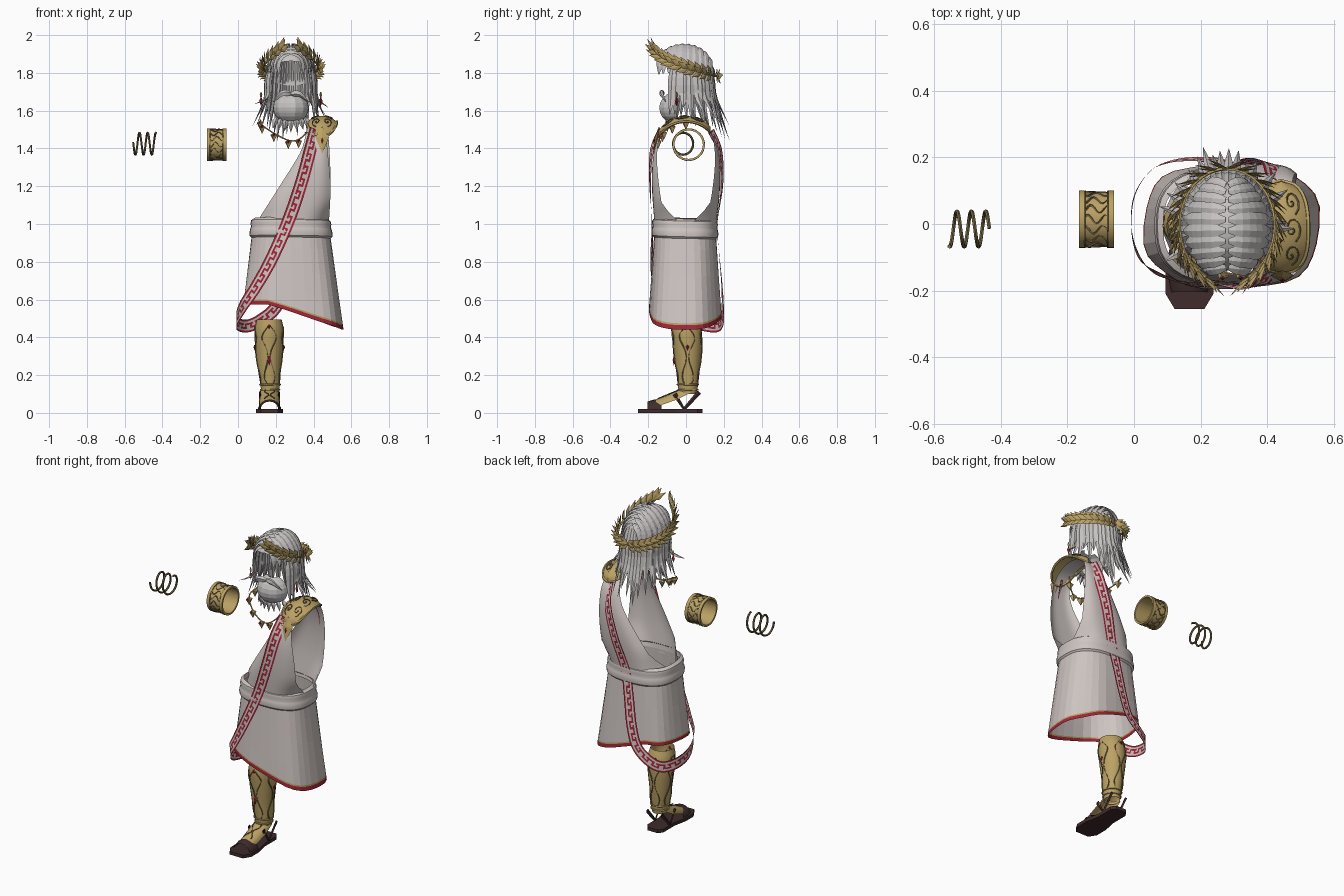
import bpy, bmesh, random
from math import sin, cos, pi, tau, copysign
from mathutils import Vector

random.seed(4)
if "Cube" in bpy.data.objects:
    bpy.data.objects.remove(bpy.data.objects["Cube"])


def material(name, *rgb):
    m = bpy.data.materials.new(name)
    m.use_nodes = True
    m.diffuse_color = (*rgb, 1)
    m.node_tree.nodes["Principled BSDF"].inputs["Base Color"].default_value = (*rgb, 1)
    return m


CLOTH = material("pale cloth", .62, .56, .54)
HAIR = material("grey hair", .57, .54, .54)
GOLD = material("gold", .50, .36, .13)
DARK = material("dark gold", .19, .14, .06)
RED = material("deep red", .36, .02, .04)
LEATHER = material("dark leather", .05, .025, .025)


def build(name, patches, mats, pick=None, wrap=True, cap=False, smooth=True):
    """One object from patches, each a list of equally long rows of points."""
    verts, faces, index = [], [], []
    for rows in patches:
        base, n = len(verts), len(rows[0])
        verts += [tuple(p) for row in rows for p in row]
        for i in range(len(rows) - 1):
            for j in range(n if wrap else n - 1):
                k, a = (j + 1) % n, base + i * n
                faces.append((a + j, a + k, a + n + k, a + n + j))
                index.append(pick(i, j) if pick else 0)
        if cap:
            last = base + (len(rows) - 1) * n
            faces += [tuple(range(base, base + n)), tuple(range(last, last + n))]
            index += [0, 0]
    mesh = bpy.data.meshes.new(name)
    mesh.from_pydata(verts, [], faces)
    for m in mats:
        mesh.materials.append(m)
    for poly, m in zip(mesh.polygons, index):
        poly.material_index = m
    bm = bmesh.new()
    bm.from_mesh(mesh)
    bmesh.ops.recalc_face_normals(bm, faces=bm.faces)
    bm.to_mesh(mesh)
    bm.free()
    ob = bpy.data.objects.new(name, mesh)
    bpy.context.collection.objects.link(ob)
    if smooth:
        bpy.ops.object.select_all(action='DESELECT')
        ob.select_set(True)
        bpy.context.view_layer.objects.active = ob
        bpy.ops.object.shade_smooth_by_angle(angle=.6)


def spline(points, n):
    p = [Vector(q) for q in points]
    ext = [p[0] * 2 - p[1]] + p + [p[-1] * 2 - p[-2]]
    out = []
    for k in range(n + 1):
        u = k / n * (len(p) - 1)
        i = min(int(u), len(p) - 2)
        f = u - i
        a, b, c, d = ext[i:i + 4]
        out.append((b * 2 + (c - a) * f + (a * 2 - b * 5 + c * 4 - d) * f ** 2
                    + (b * 3 - a - c * 3 + d) * f ** 3) * .5)
    return out


def tube(path, radius, sides=5, flat=1, out=(.31, .5, .8)):
    """Rings along a path; radius is a number or one per point; flat thins it along out."""
    path = [Vector(p) for p in path]
    rows = []
    for i, p in enumerate(path):
        t = (path[min(i + 1, len(path) - 1)] - path[max(i - 1, 0)]).normalized()
        side = t.cross(Vector(out)).normalized()
        up = side.cross(t)
        r = radius[i] if isinstance(radius, list) else radius
        rows.append([p + side * (r * cos(tau * k / sides)) + up * (r * flat * sin(tau * k / sides))
                     for k in range(sides)])
    return rows


def leaf(p, direction, length, width, out, flat=.25):
    p, d = Vector(p), Vector(direction).normalized() * length
    return tube([p, p + d * .4, p + d], [.002, width, .0006], 4, flat, out)


# Skirt: boxy oval rings that widen towards a slanted hem
POWER = 2.6


def ring(z):
    f = (1 - z) * 2
    return .28 + .005 * f, -.005, .2 + .065 * f, .16 + .033 * f


def oval(a, z, grow=0):
    cx, cy, rx, ry = ring(z)
    c, s = cos(a), sin(a)
    return Vector((cx + (rx + grow) * copysign(abs(c) ** (2 / POWER), c),
                   cy + (ry + grow) * copysign(abs(s) ** (2 / POWER), s), z))


def hem(a):
    return .575 - .135 * max(0, (oval(a, .5).x - .15) / .4) ** 1.1


AROUND = [tau * k / 32 for k in range(32)]
LEVELS = [0, .25, .5, .75, .94, .957, 1]
build("skirt", [[[oval(a, 1 + (hem(a) - 1) * v, .005 * v * sin(6 * a)) for a in AROUND] for v in LEVELS]],
      [CLOTH, GOLD, RED], lambda i, j: max(0, i - 3), smooth=False)

# Belt: two wrapped folds with a slight tilt
BELT = [(.925, 0), (.935, .01), (.955, .014), (.972, .012), (.985, .009), (1, .014), (1.018, .012), (1.03, -.004)]
build("belt", [[[oval(a, z, g) + Vector((0, 0, .006 * cos(a + 2))) for a in AROUND] for z, g in BELT]], [CLOTH])

# Upper wrap: one panel over the shoulder; columns are y, z, right edge, left edge
ARCH = [(-.165, .98, .08, .48), (-.18, 1.2, .22, .49), (-.17, 1.38, .33, .475), (-.12, 1.5, .365, .465),
        (0, 1.54, .38, .47), (.12, 1.5, .365, .475), (.17, 1.38, .33, .485), (.18, 1.2, .22, .49),
        (.16, .98, .08, .48)]
panel = []
for y, z, xr, xl in spline(ARCH, 40):
    bend = min(1, .6 * max(0, 1.55 - z) + 5 * max(0, 1.1 - z))
    panel.append([(xr + (xl - xr) * k / 12, y * (1 - bend * abs(k / 6 - 1) ** 4), z) for k in range(13)])
build("shoulder_wrap", [panel], [CLOTH], wrap=False)

# Patterned band: down the front, looped under the hem and up the back
BAND = [(.41, -.13, 1.5), (.38, -.182, 1.38), (.33, -.19, 1.2), (.26, -.18, 1), (.17, -.18, .8),
        (.09, -.155, .66), (.03, -.12, .57), (-.005, -.03, .5), (0, .08, .47), (.05, .16, .46), (.12, .19, .49),
        (.2, .195, .56), (.24, .19, .68), (.27, .175, .85), (.3, .165, 1), (.36, .19, 1.2), (.41, .18, 1.38),
        (.425, .13, 1.5)]
KEY = ["1011101", "1010101", "1010001", "1011101", "1000101", "1000101"]
fine, path, travelled = spline(BAND, 900), [], 0
for p, q in zip(fine, fine[1:]):
    if travelled >= len(path) * .0115:
        path.append(p)
    travelled += (q - p).length
band = []
for i, p in enumerate(path):
    t = path[min(i + 1, len(path) - 1)] - path[max(i - 1, 0)]
    w = t.cross(Vector(((p.x - .28) * .5, p.y, 0))).normalized()
    row = []
    for k in range(8):
        v = p + w * ((k / 7 - .5) * .068)
        cx, cy, rx, ry = ring(v.z)
        u = abs(v.x - cx) / rx
        if v.z < 1.04 and u < .95:
            v.y = cy + copysign(max(abs(v.y - cy), ry * (1 - u ** POWER) ** (1 / POWER) + .008), v.y)
        row.append(v)
    band.append(row)
build("patterned_band", [band], [CLOTH, RED], lambda i, j: int(KEY[i % 6][j]), wrap=False)


# Shoulder guard: curved oval shield with a rim, scrolls and a drop at the front
def guard(b, t, lift=0):
    w, a = .08 * max(0, 1 - abs(b) ** 2.4) ** .5, b - .1
    return Vector((.444 + w * t, (.165 + lift) * sin(a), 1.42 + (.152 + lift) * cos(a) - .03 * t * t))


steps = [k / 10 for k in range(-10, 11)]
build("shoulder_guard", [[[guard(b, t) for t in steps[::2]] for b in steps]], [GOLD], wrap=False)
build("guard_rim", [tube([guard(b, s) for b in steps], .007) for s in (-1, 1)], [GOLD])
build("guard_scrolls", [tube([guard(m + .25 * cos(a) * a / 9, s * (.4 + .35 * sin(a) * a / 9), .003)
                              for a in [k * .6 for k in range(16)]], .003, 4)
                        for m in (-.5, 0, .5) for s in (-1, 1)], [DARK])
build("guard_drop", [leaf((.446, -.14, 1.515), (0, -.25, -1), .145, .036, (0, -1, 0), .25)], [GOLD], smooth=False)
build("guard_gem", [leaf((.446, -.168, 1.455), (0, -.1, -1), .03, .008, (0, -1, 0), .8)], [RED], smooth=False)

# Hair cap, open over the face, with flat strands combed from a centre parting
cap_rows = []
for i in range(9):
    row = []
    for k in range(36):
        a = tau * k / 36
        phi = max(.002, i / 8 * (1.4 + .38 * sin(a)))
        r = sin(phi) * (1 + .02 * (k % 3))
        row.append((.28 + .126 * r * cos(a), -.01 + .148 * r * sin(a), 1.77 + .176 * cos(phi)))
    cap_rows.append(row)
build("hair_cap", [cap_rows], [HAIR])
strands = []
for s in (-1, 1):
    for k in range(10):
        b = -1.05 + 2.2 * k / 9
        pts = [(.28 + s * .134 * sin(g) * cos(b * (.6 + .3 * g)), -.01 + .155 * sin(b * (.85 + .1 * g)),
                1.77 + .184 * cos(g) * cos(b) ** .5 - .03 * max(0, b) * g) if cos(b) > 0 else (.28, .1, 1.8)
               for g in (.03, .35, .7, 1.05, 1.4)]
        strands.append(tube(spline(pts, 8), [.008, .016, .02, .02, .02, .02, .018, .012, .004], 4, .3,
                            (s * .6, .4 * b, .7)))
build("hair_strands", strands, [HAIR], smooth=False)

# Hanging locks around the sides and back, broad at the top and flaring at the tips
locks = []
for k in range(26):
    a = -.38 + (pi + .76) * k / 25 + random.uniform(-.06, .06)
    back, flare = max(0, sin(a)), random.uniform(.8, 1.2)
    tip = 1.59 - .1 * back + random.uniform(-.06, .05)
    pts = [(.28 + x * cos(a), -.01 + y * sin(a), z) for x, y, z in
           ((.11, .13, 1.86), (.132, .155, 1.76), (.137, .168, 1.67), (.18 * flare, .23 * flare, tip))]
    locks.append(tube(spline(pts, 7), [.012, .02, .025, .025, .022, .017, .01, .0006], 4, .35,
                      (cos(a), sin(a), .1)))
build("hair_locks", locks, [HAIR], smooth=False)

# Beard shell, pointed beard tips and moustache
beard = [[(.28 + .095 * sin(p) * cos(a), -.05 + .09 * sin(p) * sin(a) * (1 + .05 * (k % 2)), 1.615 + .085 * cos(p))
          for k, a in enumerate([-pi * j / 12 for j in range(13)])] for p in [.35 + .3 * i for i in range(9)]]
build("beard", [beard], [HAIR], wrap=False, smooth=False)
build("beard_tips", [leaf((.28 + .024 * k, -.1 + .004 * k * k, 1.57), (.01 * k, 0, -.08), .085 - .006 * abs(k),
                          .017, (0, -1, 0), .6) for k in range(-3, 4)], [HAIR], smooth=False)
build("moustache", [tube(spline([(.28, -.12, 1.69), (.28 + s * .045, -.13, 1.69), (.28 + s * .095, -.105, 1.645)], 6),
                         [.01, .016, .018, .016, .012, .008, .001], 5, .7, (0, -1, 0)) for s in (-1, 1)],
      [HAIR], smooth=False)


# Leaf wreath: two branches rising from the back to an open front
def branch(s, t):
    return Vector((.28 + s * .145 * sin(pi * t * .86), .172 * cos(pi * t * .86) - .005, 1.78 + .02 * t + .11 * t * t))


leaves, stems = [], []
for s in (-1, 1):
    stems.append(tube([branch(s, k / 20) for k in range(21)], .006))
    for k in range(14):
        t = k / 13
        p = branch(s, t)
        forward = (branch(s, t + .03) - branch(s, t - .03)).normalized()
        radial = Vector((p.x - .28, p.y, 0)).normalized()
        for up in (-.7, .1, .8):
            spread = radial * (.5 - .3 * abs(up)) + Vector((0, 0, up + .7 * t * t))
            leaves.append(leaf(p, forward + spread, .068 + .02 * t, .017, radial))
build("wreath_stems", stems, [GOLD])
build("wreath_leaves", leaves, [GOLD], smooth=False)

# Earrings
ears = [(x, -.05) for x in (.122, .438)]
build("earring_hooks", [leaf((x, y, 1.70), (0, 0, -1), .04, .007, (1, 0, 0), 1) for x, y in ears], [GOLD])
build("earring_gems", [leaf((x, y, 1.67), (0, 0, -1), .045, .01, (1, 0, 0), 1) for x, y in ears], [RED], smooth=False)

# Necklace with pointed pendants
chain = spline([(.12, .03, 1.55), (.12, -.06, 1.53), (.19, -.125, 1.48), (.28, -.15, 1.44), (.34, -.14, 1.46),
                (.4, -.09, 1.53)], 30)
build("necklace_chain", [tube(chain, .004)], [GOLD])
build("necklace_pendants", [tube([p, p - Vector((0, 0, .008)), p - Vector((0, 0, .045))], [.005, .021, .001], 4)
                            for p in chain[2:29:5]], [GOLD], cap=True, smooth=False)
build("necklace_gems", [leaf(p + Vector((0, -.015, .004)), (0, 0, -1), .022, .008, (0, -1, 0), .8)
                        for p in chain[7:24:5]], [RED], smooth=False)


# Arm cuff: hollow tube with raised rims and flame engraving
def cuff(x, r, a):
    return Vector((x, .014 + r * cos(a), 1.42 + r * sin(a)))


CUFF = [(-.165, .075), (-.165, .086), (-.15, .086), (-.147, .081), (-.08, .081), (-.077, .086), (-.06, .086),
        (-.06, .075), (-.165, .075)]
build("arm_cuff", [[[cuff(x, r, tau * k / 32) for k in range(32)] for x, r in CUFF]], [GOLD])
build("cuff_flames", [tube([cuff(-.146 + .0065 * k, .082, tau * m / 16 + .16 * sin(k * .75 + m)) for k in range(11)],
                           [.0048 - .0003 * k for k in range(11)], 4) for m in range(16)], [DARK])
build("cuff_lines", [tube([cuff(x, .084, tau * k / 32) for k in range(33)], .003, 4)
                     for x in (-.148, -.079)], [DARK])

# Spiral arm ring
build("spiral_ring", [tube([(-.555 + .12 * k / 72, -.015 + .053 * cos(tau * k / 26 + 3),
                             1.425 + .058 * sin(tau * k / 26 + 3)) for k in range(73)], .006, 6, out=(1, 0, 0))],
      [DARK], cap=True)

# Shin guard: shaped shell with scroll engraving
SHIN = spline([(.1, .17, .01, .045), (.15, .17, .01, .052), (.24, .166, .01, .062), (.36, .165, .008, .075),
               (.44, .165, .002, .077), (.495, .165, -.005, .066)], 20)


def shin(a, h, lift=0):
    z, cx, cy, r = SHIN[min(20, round(h * 20))]
    return Vector((cx + (r + lift) * cos(a), cy + (r * 1.04 + lift) * sin(a), z))


build("shin_guard", [[[shin(tau * k / 20, i / 20) for k in range(20)] for i in range(21)]], [GOLD])
build("shin_rims", [tube([shin(tau * k / 24, h, .001) for k in range(25)], .005) for h in (.1, .2)], [GOLD])
scroll = [tube([shin(m + s * (.3 + .22 * sin(k * .8)), .2 + .05 * k, .001) for k in range(14)], .0035, 4)
          for m in (-pi / 2, 0, pi / 2, pi) for s in (-1, 1)]
build("shin_scrolls", scroll, [DARK])
build("shin_gems", [leaf(shin(a, h, .002), (0, 0, -1), size, .011, (cos(a), sin(a), 0), .6)
                    for a, h, size in ((-pi / 2, .5, .05), (-pi / 2, .9, .025), (0, .6, .03), (pi, .6, .03),
                                       (pi / 2, .85, .03))], [RED], smooth=False)


# Foot plate, sandal sole and straps
def arc(y, rx, top, h):
    return [(.167 + rx * cos(pi * k / 8), y, top - h + h * sin(pi * k / 8)) for k in range(9)]


build("foot_plate", [[arc(.02, .05, .15, .045), arc(-.05, .055, .115, .045), arc(-.12, .052, .085, .04),
                      arc(-.19, .042, .06, .03)]], [GOLD], wrap=False)
build("foot_scrolls", [tube([(.167 + s * (.015 + .012 * sin(k)), -.03 - .015 * k, .125 - .0062 * k)
                             for k in range(9)], .003, 4) for s in (-1, 1)], [DARK])
build("toe_strap", [[arc(-.13, .064, .066, .06), arc(-.165, .064, .072, .066), arc(-.205, .058, .06, .054)]],
      [LEATHER], wrap=False)
half = [(.035, .088), (.055, .06), (.055, -.05), (.072, -.13), (.072, -.21), (.045, -.255)]
outline = [(.167 + x, y) for x, y in half] + [(.167 - x, y) for x, y in reversed(half)]
build("sandal_sole", [[[(x, y, z) for x, y in outline] for z in (0, .02)]], [LEATHER], cap=True, smooth=False)
build("sandal_straps", [tube([(.167 + s * .05, y, z) for y, z in ((-.06, .1), (-.01, .02), (.07, .11))],
                             .012, 4, .4, (1, 0, 0)) for s in (-1, 1)], [LEATHER], smooth=False)
